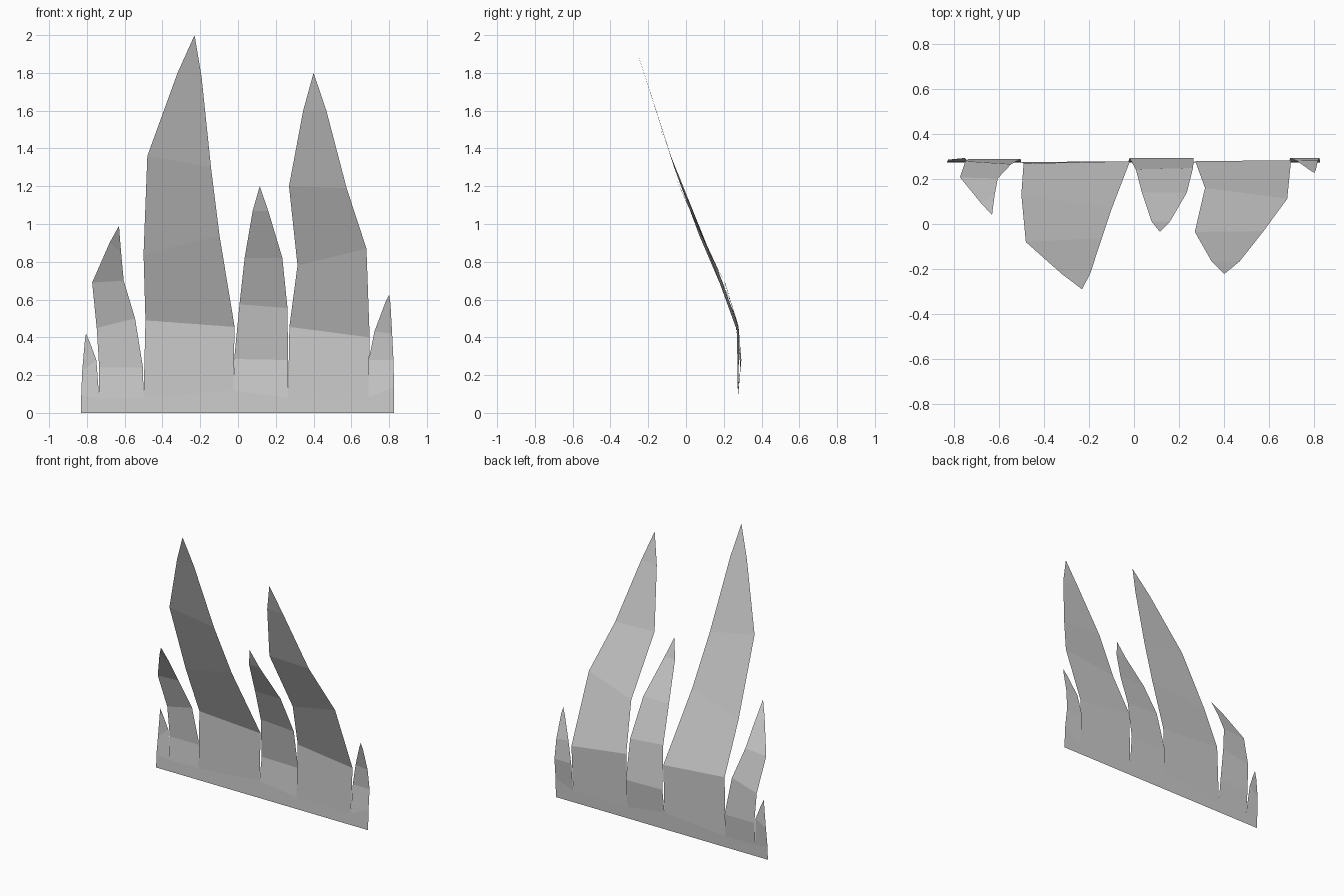
import bpy

# shared forward lean of the grass sheet: (height, y)
LEAN = [(0, .272), (.15, .277), (.28, .293), (.46, .278), (.69, .207), (.84, .13),
        (.99, .04), (1.2, -.035), (1.36, -.08), (1.6, -.167), (1.8, -.222), (2, -.29)]


def lean(z):
    for (z0, y0), (z1, y1) in zip(LEAN, LEAN[1:]):
        if z <= z1:
            return y0 + (y1 - y0) * (z - z0) / (z1 - z0)
    return LEAN[-1][1]


def blade(name, rows, tip):
    """Thin single-sheet blade; rows are (left x, left z, right x, right z)."""
    verts, faces = [], []
    for xl, zl, xr, zr in rows:
        verts += [(xl, lean(zl), zl), (xr, lean(zr), zr)]
    for i in range(0, len(verts) - 2, 2):
        faces.append((i, i + 1, i + 3, i + 2))
    n = len(verts)
    verts.append((tip[0], lean(tip[1]), tip[1]))
    faces.append((n - 2, n - 1, n))
    mesh = bpy.data.meshes.new(name)
    mesh.from_pydata(verts, [], faces)
    bpy.context.collection.objects.link(bpy.data.objects.new(name, mesh))


# blades from left to right, meeting along the straight base
blade("outer_left_blade", [
    (-.83, 0, -.735, 0), (-.83, .09, -.735, .08),
    (-.825, .22, -.75, .28), (-.812, .37, -.785, .375)], (-.805, .42))

blade("left_blade", [
    (-.735, 0, -.5, 0), (-.735, .08, -.5, .08), (-.735, .24, -.503, .24),
    (-.748, .45, -.545, .5), (-.772, .69, -.605, .7),
    (-.68, .9, -.619, .85)], (-.63, .99))

blade("tallest_blade", [
    (-.5, 0, -.02, 0), (-.5, .08, -.025, .12), (-.49, .49, -.018, .455),
    (-.5, .84, -.098, .94), (-.48, 1.36, -.143, 1.3),
    (-.32, 1.8, -.193, 1.78)], (-.23, 2))

blade("middle_blade", [
    (-.02, 0, .265, 0), (-.025, .12, .265, .08), (-.02, .285, .265, .28),
    (.008, .575, .262, .555), (.035, .82, .235, .82),
    (.078, 1.07, .16, 1.07)], (.115, 1.2))

blade("right_blade", [
    (.265, 0, .69, 0), (.265, .08, .69, .08), (.272, .455, .697, .4),
    (.315, .78, .68, .87), (.27, 1.2, .575, 1.19),
    (.345, 1.6, .468, 1.6)], (.4, 1.8))

blade("outer_right_blade", [
    (.69, 0, .826, 0), (.69, .08, .826, .14), (.692, .28, .823, .28),
    (.722, .43, .816, .42), (.78, .585, .807, .58)], (.8, .625))
